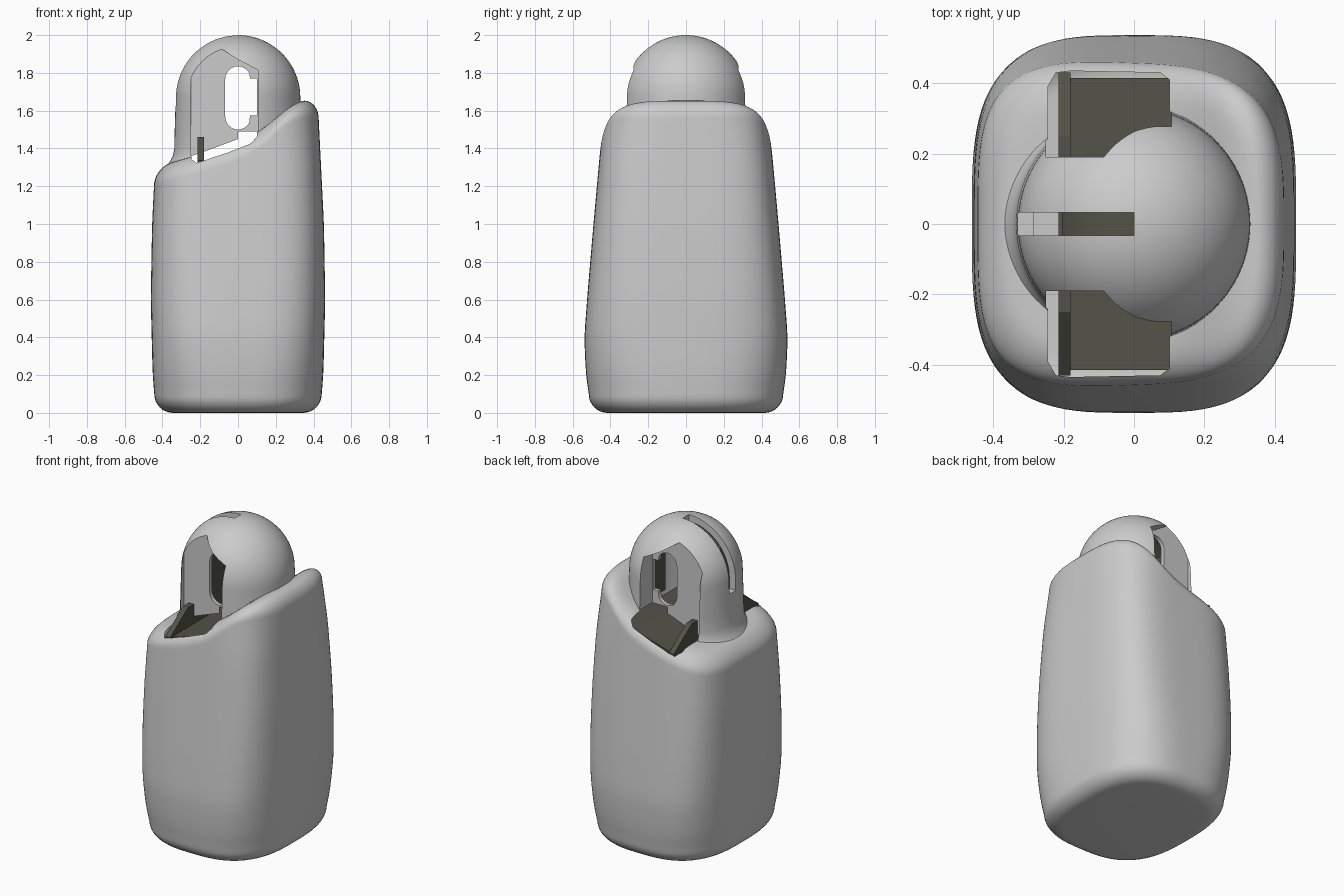
import bpy, bmesh, math

if "Cube" in bpy.data.objects:
    bpy.data.objects.remove(bpy.data.objects["Cube"])

SKIN = bpy.data.materials.new("skin")
OPEN = bpy.data.materials.new("open")   # tags cutter faces that become holes
DARK = bpy.data.materials.new("dark_liner")
DARK.diffuse_color = (.085, .085, .065, 1)
DARK.use_nodes = True
DARK.node_tree.nodes["Principled BSDF"].inputs["Base Color"].default_value = DARK.diffuse_color


def lerp(table, v):
    if v <= table[0][0]:
        return table[0][1]
    for (a, p), (b, q) in zip(table, table[1:]):
        if v <= b:
            return p + (q - p) * (v - a) / (b - a)
    return table[-1][1]


def smooth(table, v, w=0.06):
    return sum(lerp(table, v + w * k / 4) for k in range(-4, 5)) / 9


HX = [(0, .435), (.2, .452), (.6, .462), (1, .455), (1.3, .44), (1.6, .425)]
HY = [(0, .50), (.2, .53), (.4, .539), (.65, .52), (1, .49), (1.3, .463), (1.6, .435)]
POW = [(0, 2.6), (.15, 2.9), (.4, 3.3), (.8, 3.6), (1.3, 3.7), (1.6, 3.2)]
TOP = [(-.46, 1.295), (-.2, 1.37), (0, 1.43), (.1, 1.48), (.2, 1.56), (.3, 1.645), (.36, 1.66), (.46, 1.66)]


def make(name, bm, mats=(SKIN, OPEN)):
    bmesh.ops.recalc_face_normals(bm, faces=bm.faces)
    me = bpy.data.meshes.new(name)
    bm.to_mesh(me)
    bm.free()
    for m in mats:
        me.materials.append(m)
    ob = bpy.data.objects.new(name, me)
    bpy.context.collection.objects.link(ob)
    return ob


def loft(name, rings):
    bm = bmesh.new()
    vs = [[bm.verts.new(p) for p in r] for r in rings]
    n = len(vs[0])
    for a, b in zip(vs, vs[1:]):
        for i in range(n):
            j = (i + 1) % n
            bm.faces.new((a[i], a[j], b[j], b[i]))
    bm.faces.new(vs[0][::-1])
    bm.faces.new(vs[-1])
    return make(name, bm)


def prism(name, pts, axis, lo, hi, is_open=lambda c: False, mats=(SKIN, OPEN)):
    """Extrude a 2D outline along x (yz), y (xz) or z (xy)."""
    bm = bmesh.new()
    place = {'x': lambda p, h: (h, *p), 'y': lambda p, h: (p[0], h, p[1]), 'z': lambda p, h: (*p, h)}[axis]
    a = [bm.verts.new(place(p, lo)) for p in pts]
    b = [bm.verts.new(place(p, hi)) for p in pts]
    bm.faces.new(a)
    bm.faces.new(b[::-1])
    for i in range(len(pts)):
        j = (i + 1) % len(pts)
        bm.faces.new((a[i], a[j], b[j], b[i]))
    for f in bm.faces:
        f.material_index = int(is_open(f.calc_center_median()))
    return make(name, bm, mats)


def boolean(target, other, op):
    m = target.modifiers.new("bool", 'BOOLEAN')
    m.object, m.operation, m.solver = other, op, 'EXACT'
    bpy.context.view_layer.objects.active = target
    bpy.ops.object.modifier_apply(modifier=m.name)
    bpy.data.objects.remove(other)


# Body: rounded-box loft with sloping top
N, RX, RY = 112, .09, .125


def ring(height, point):
    out = []
    for i in range(N):
        t = 2 * math.pi * (i + .5) / N
        z = height(math.cos(t))
        e = 2 / smooth(POW, z)
        cx, cy = (math.copysign(abs(k) ** e, k) for k in (math.cos(t), math.sin(t)))
        out.append(point(cx, cy, z))
    return out


def eaves(c):
    return smooth(TOP, .44 * math.copysign(abs(c) ** .55, c)) - .1


def wall(t):
    return ring(lambda c: .1 + t * (eaves(c) - .1),
                lambda cx, cy, z: (smooth(HX, z) * cx, smooth(HY, z) * cy, z))


def bottom(a):
    d = .1 * (1 - math.cos(a))
    return ring(lambda c: .1, lambda cx, cy, z: ((smooth(HX, z) - d) * cx, (smooth(HY, z) - d) * cy,
                                                 .1 - .1 * math.sin(a)))


def top(a, scale=1):
    k = 1 - math.cos(a)

    def point(cx, cy, z):
        x = (smooth(HX, z) - RX * k) * cx * scale
        y = (smooth(HY, z) - RY * k) * cy * scale
        blend = math.sin(a)
        return (x, y, z * (1 - blend) + smooth(TOP, x) * blend)
    return ring(eaves, point)


Q = math.pi / 2
rings = [bottom(Q * (8 - i) / 8) for i in range(8)]
rings += [wall(i / 24) for i in range(24)]
rings += [top(Q * i / 9) for i in range(10)]
rings += [top(Q, s) for s in (.92, .84, .76, .68, .6, .5, .4, .3, .2, .1, .03)]
body = loft("body_shell", rings)

# Domed head with a slightly flared neck
R, CZ = .33, 1.67
prof = [(.35, 1.15), (.38, 1.30), (.36, 1.332), (.345, 1.36), (.337, 1.40), (.335, 1.5), (.332, 1.6)]
prof += [(R * math.cos(Q * i / 20), CZ + R * math.sin(Q * i / 20)) for i in range(20)] + [(.006, 2.0)]
head = loft("head", [[(r * math.cos(2 * math.pi * i / 96), r * math.sin(2 * math.pi * i / 96), z)
                      for i in range(96)] for r, z in prof])
boolean(body, head, 'UNION')

# Rounded window outline with a side notch
window = [(.068 * math.cos(a), 1.765 + .07 * math.sin(a)) for a in [math.pi * k / 12 for k in range(2, 13)]]
window += [(.068 * math.cos(a), 1.57 + .07 * math.sin(a)) for a in [math.pi * (1 + k / 12) for k in range(0, 11)]]
window += [(.064, 1.575), (.1, 1.575), (.1, 1.77), (.064, 1.77)]
# Flat cheek recess and the opening below it
cheek = [(-.25, 1.36), (-.2, 1.375), (0, 1.45), (.0, 1.49), (.106, 1.49), (.106, 1.815),
         (0, 1.87), (-.1, 1.935), (-.12, 2.05), (-.25, 2.05)]
pocket = [(-.245, .194), (.101, .194), (.101, .41), (.075, .43), (-.18, .435), (-.222, .43), (-.245, .39)]
for s in (-1, 1):
    def span(a, b):
        return sorted((s * a, s * b))
    boolean(body, prism("cut", cheek, 'y', *span(.19, .6),
                        lambda c: abs(c.y) > .2 and c.z < 1.495), 'DIFFERENCE')
    boolean(body, prism("cut", [(x, s * y) for x, y in pocket], 'z', 1.2, 1.58, lambda c: True), 'DIFFERENCE')
    boolean(body, prism("cut", window, 'y', *span(.165, .25),
                        lambda c: abs(c.y) < .17), 'DIFFERENCE')

# Curved slot over the crown, open to the hollow inside
arc = [Q + Q * k / 16 for k in range(17)]
slot = [(.45 * math.cos(a), CZ + .45 * math.sin(a)) for a in arc] + [(-.45, 1.6), (-.285, 1.6)]
slot += [(.285 * math.cos(a), CZ + .285 * math.sin(a)) for a in reversed(arc)]
boolean(body, prism("cut", slot, 'y', -.032, .032,
                    lambda c: abs(c.y) < .01 and math.hypot(c.x, c.z - CZ) < .295 and c.x < -.005), 'DIFFERENCE')

# Open the tagged faces so the shell is hollow
bm = bmesh.new()
bm.from_mesh(body.data)
bmesh.ops.delete(bm, geom=[f for f in bm.faces if f.material_index == 1], context='FACES')
bm.to_mesh(body.data)
bm.free()
body.data.materials.clear()

# Dark inner core, arch under the dome, and upright plate ending in two fins
core = prism("inner_core", [(-.215, .1), (.2, .1), (.2, 1.42), (.1, 1.415), (-.215, 1.325)],
             'y', -.415, .415, mats=(DARK,))
outer = [(.275 * math.cos(a), CZ + .275 * math.sin(a)) for a in [math.radians(d) for d in range(0, 139, 6)]]
inner = [(x * .93, CZ + (z - CZ) * .93) for x, z in outer]
arch = prism("inner_arch", [(.275, 1.4)] + outer + inner[::-1] + [(.256, 1.4)], 'y', -.158, .158, mats=(DARK,))
half = [(.43, 1.30), (.43, 1.335), (.36, 1.385), (.25, 1.46), (.158, 1.46), (.158, 1.83)]
plate = prism("inner_plate_with_fins", half + [(-y, z) for y, z in reversed(half)], 'x', -.215, -.18, mats=(DARK,))

for ob in (body, core, arch, plate):
    bpy.ops.object.select_all(action='DESELECT')
    ob.select_set(True)
    bpy.context.view_layer.objects.active = ob
    bpy.ops.object.shade_smooth_by_angle(angle=math.radians(32))
